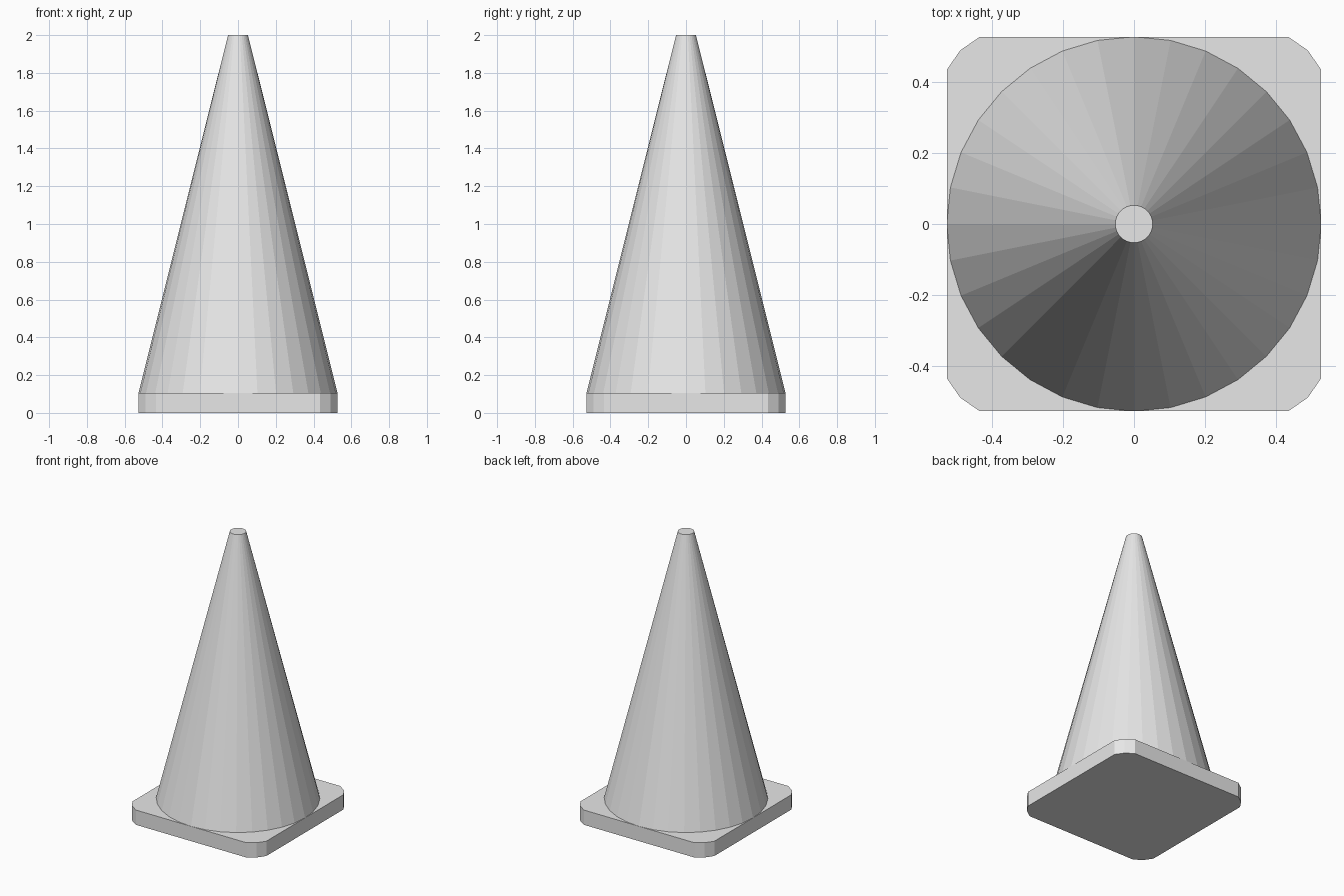
import bpy
import bmesh

HALF = 0.527      # half width of the base and foot radius of the cone
BASE_TOP = 0.105

old = bpy.data.objects.get("Cube")
if old:
    bpy.data.objects.remove(old, do_unlink=True)

# Single light grey material
grey = bpy.data.materials.new("light_grey")
grey.use_nodes = True
colour = (0.8, 0.8, 0.8, 1)
grey.diffuse_color = colour
grey.node_tree.nodes["Principled BSDF"].inputs["Base Color"].default_value = colour


def add_object(name, bm):
    bmesh.ops.recalc_face_normals(bm, faces=bm.faces)
    mesh = bpy.data.meshes.new(name)
    bm.to_mesh(mesh)
    bm.free()
    mesh.materials.append(grey)
    obj = bpy.data.objects.new(name, mesh)
    bpy.context.collection.objects.link(obj)
    return obj


# Square base plate: one clipped corner, turned to all four quarters
corner = [(HALF, 0.434), (0.489, 0.489), (0.434, HALF)]
outline = []
for quarter in range(4):
    outline += corner
    corner = [(-y, x) for x, y in corner]
bm = bmesh.new()
bottom = bm.faces.new([bm.verts.new((x, y, 0)) for x, y in outline])
extruded = bmesh.ops.extrude_face_region(bm, geom=[bottom], use_keep_orig=True)
top_verts = [v for v in extruded["geom"] if isinstance(v, bmesh.types.BMVert)]
bmesh.ops.translate(bm, verts=top_verts, vec=(0, 0, BASE_TOP))
add_object("base_plate", bm)

# Tapered faceted body with a flat tip
bm = bmesh.new()
bmesh.ops.create_cone(bm, cap_ends=True, segments=32, radius1=HALF,
                      radius2=HALF / 10, depth=2 - BASE_TOP)
body = add_object("cone_body", bm)
body.location.z = (2 + BASE_TOP) / 2
